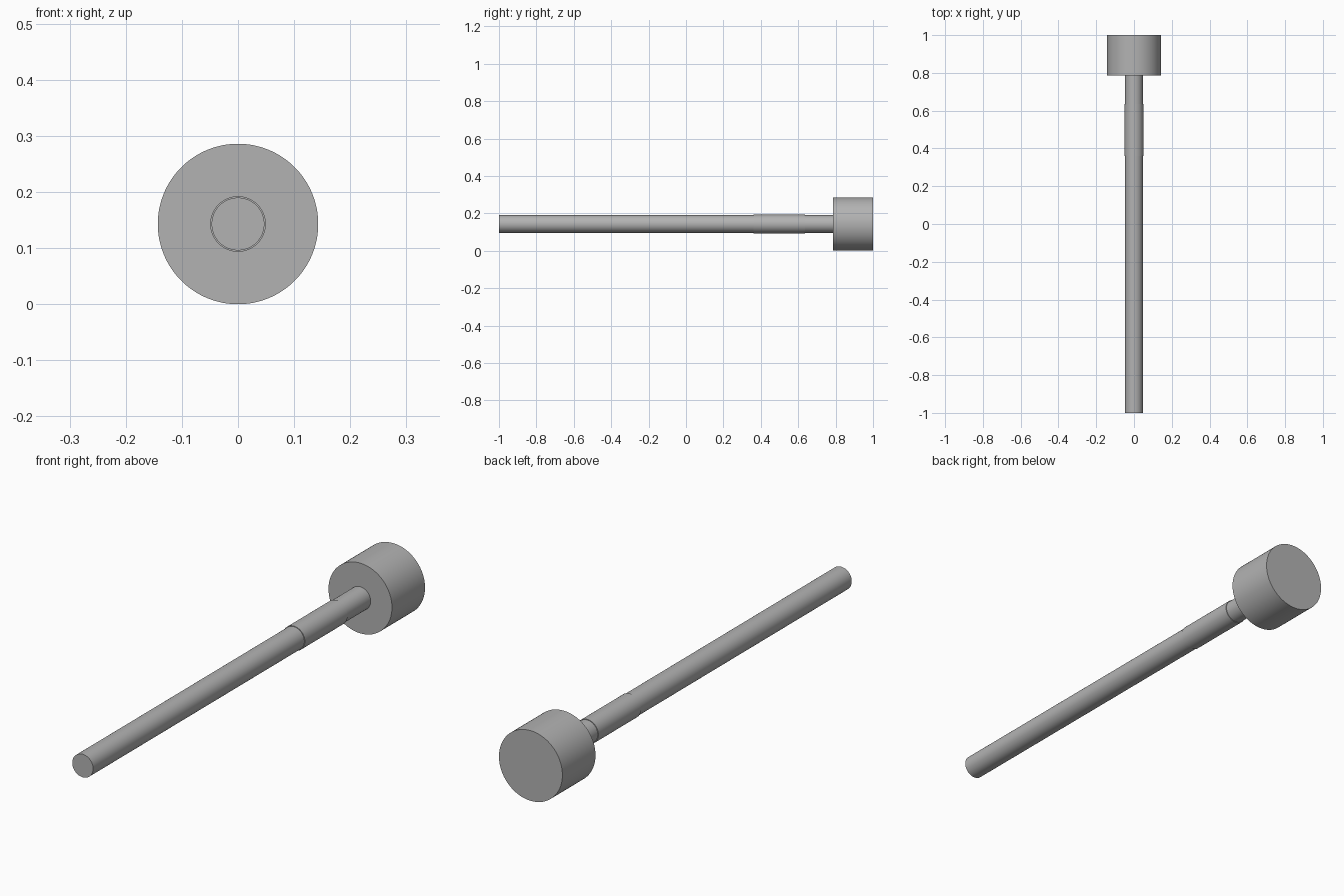
import bpy, math

cube = bpy.data.objects.get("Cube")
if cube:
    bpy.data.objects.remove(cube, do_unlink=True)

AXIS_Z = 0.143

# Plain grey metal
steel = bpy.data.materials.new("grey steel")
steel.use_nodes = True
grey = (0.45, 0.45, 0.45, 1)
steel.diffuse_color = grey
steel.node_tree.nodes["Principled BSDF"].inputs["Base Color"].default_value = grey


def rod(name, radius, y0, y1):
    """Smooth cylinder lying along y from y0 to y1."""
    bpy.ops.mesh.primitive_cylinder_add(
        vertices=96, radius=radius, depth=y1 - y0,
        location=(0, (y0 + y1) / 2, AXIS_Z), rotation=(math.pi / 2, 0, 0))
    part = bpy.context.object
    part.name = name
    part.data.materials.append(steel)
    bpy.ops.object.shade_smooth_by_angle(angle=math.radians(30))


# Long shaft, slightly thicker collar, and the wide head at the back
rod("shaft", 0.047, -1, 0.79)
rod("collar", 0.0495, 0.36, 0.635)
rod("head", AXIS_Z, 0.787, 1)
